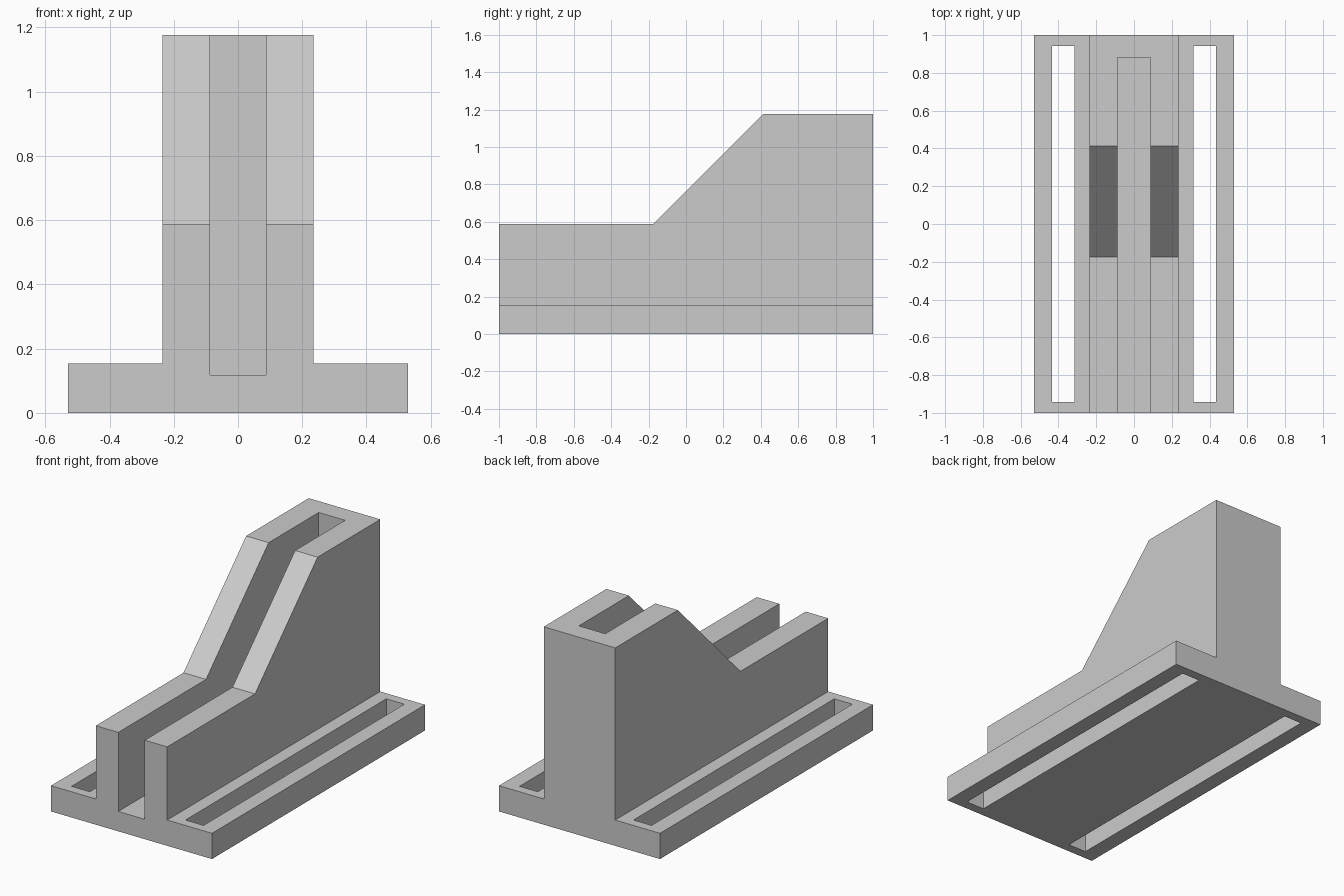
import bpy, bmesh

if "Cube" in bpy.data.objects:
    bpy.data.objects.remove(bpy.data.objects["Cube"])


def prism(name, outline, x0, x1):
    """Extrude a (y, z) outline along x from x0 to x1."""
    bm = bmesh.new()
    face = bm.faces.new([bm.verts.new((x0, y, z)) for y, z in outline])
    ext = bmesh.ops.extrude_face_region(bm, geom=[face])
    verts = [v for v in ext["geom"] if isinstance(v, bmesh.types.BMVert)]
    bmesh.ops.translate(bm, verts=verts, vec=(x1 - x0, 0, 0))
    bmesh.ops.recalc_face_normals(bm, faces=bm.faces)
    mesh = bpy.data.meshes.new(name)
    bm.to_mesh(mesh)
    bm.free()
    obj = bpy.data.objects.new(name, mesh)
    bpy.context.collection.objects.link(obj)
    return obj


def box(name, x0, x1, y0, y1, z0, z1):
    return prism(name, [(y0, z0), (y1, z0), (y1, z1), (y0, z1)], x0, x1)


def combine(target, other, operation):
    """Apply an exact boolean and discard the helper object."""
    mod = target.modifiers.new(operation, 'BOOLEAN')
    mod.operation = operation
    mod.solver = 'EXACT'
    mod.object = other
    other.hide_render = True
    bpy.context.view_layer.objects.active = target
    bpy.ops.object.modifier_apply(modifier=mod.name)
    bpy.data.objects.remove(other, do_unlink=True)


# Flat base plate
bracket = box("slotted_bracket", -0.529, 0.529, -1, 1, 0, 0.153)

# Upright body: low front, 45 degree ramp, tall back
profile = [(-1, 0), (1, 0), (1, 1.176), (0.412, 1.176), (-0.176, 0.588), (-1, 0.588)]
combine(bracket, prism("upright", profile, -0.235, 0.235), 'UNION')

# Central channel, open at the front and top, closed at the back
combine(bracket, box("channel_cutter", -0.087, 0.087, -1.2, 0.882, 0.118, 1.4), 'DIFFERENCE')

# Long through slots on both sides of the base
for side in (-1, 1):
    x0, x1 = sorted((side * 0.315, side * 0.434))
    combine(bracket, box("slot_cutter", x0, x1, -0.943, 0.943, -0.2, 0.4), 'DIFFERENCE')
